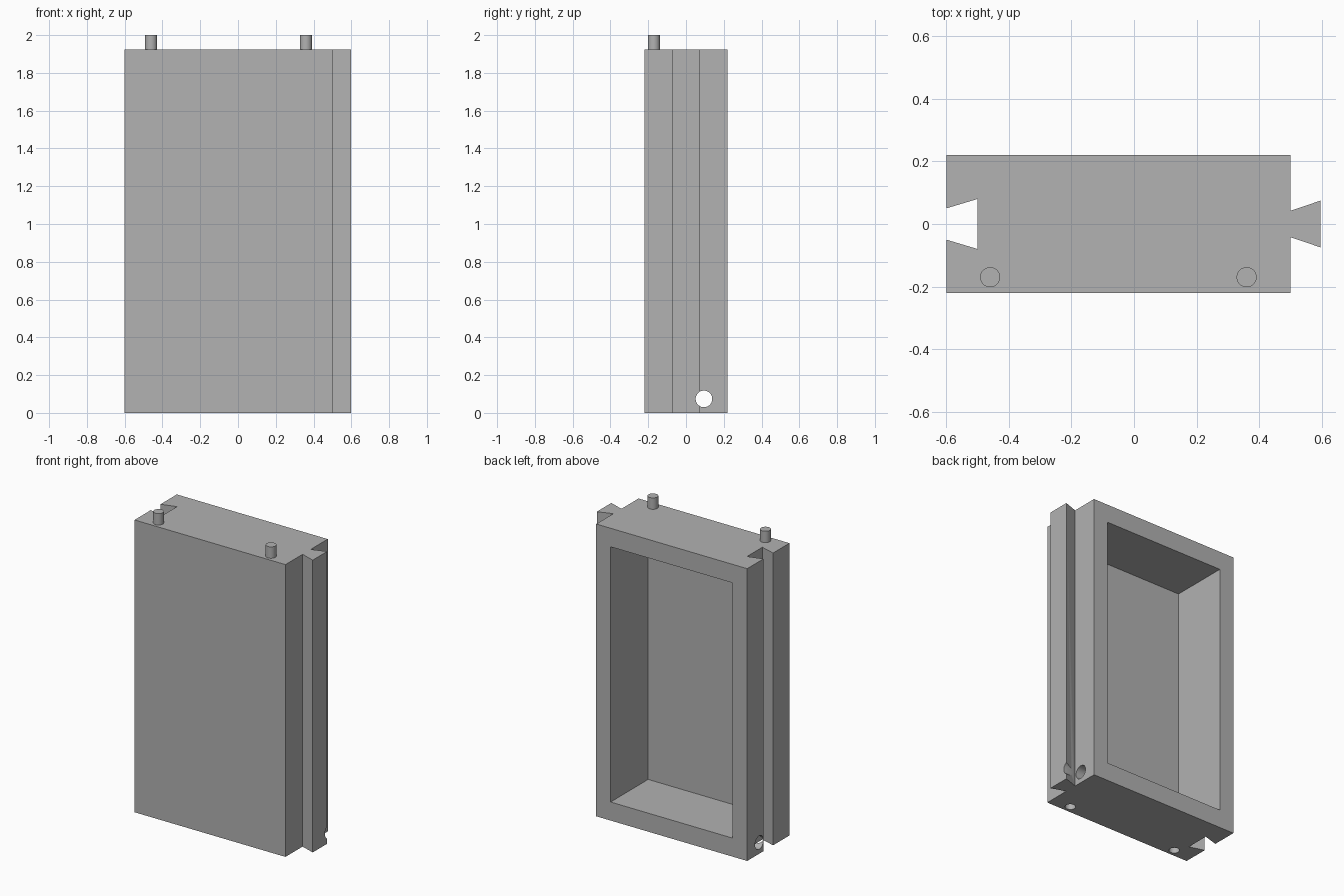
import bpy
import bmesh
import math
from mathutils import Matrix

if "Cube" in bpy.data.objects:
    bpy.data.objects.remove(bpy.data.objects["Cube"], do_unlink=True)

HEIGHT = 1.925
DEPTH = 0.22           # half depth
LEFT, RIGHT = -0.6, 0.5
PIN_X = (-0.46, 0.36)
PIN_Y = -0.17
PIN_R = 0.032

grey = bpy.data.materials.new("plain grey")
grey.use_nodes = True
colour = (0.445, 0.445, 0.445, 1)
grey.diffuse_color = colour
grey.node_tree.nodes["Principled BSDF"].inputs["Base Color"].default_value = colour


def finish(name, bm):
    bmesh.ops.recalc_face_normals(bm, faces=bm.faces)
    mesh = bpy.data.meshes.new(name)
    bm.to_mesh(mesh)
    bm.free()
    mesh.materials.append(grey)
    obj = bpy.data.objects.new(name, mesh)
    bpy.context.collection.objects.link(obj)
    return obj


def prism(name, outline, z0, z1):
    bm = bmesh.new()
    face = bm.faces.new([bm.verts.new((x, y, z0)) for x, y in outline])
    up = bmesh.ops.extrude_face_region(bm, geom=[face])["geom"]
    bmesh.ops.translate(bm, vec=(0, 0, z1 - z0),
                        verts=[v for v in up if isinstance(v, bmesh.types.BMVert)])
    return finish(name, bm)


def cylinder(name, centre, radius, length, along_x=False):
    bm = bmesh.new()
    turn = Matrix.Rotation(math.pi / 2, 4, "Y") if along_x else Matrix()
    bmesh.ops.create_cone(bm, cap_ends=True, segments=48, radius1=radius, radius2=radius,
                          depth=length, matrix=Matrix.Translation(centre) @ turn)
    return finish(name, bm)


def smooth(obj):
    bpy.ops.object.select_all(action="DESELECT")
    obj.select_set(True)
    bpy.context.view_layer.objects.active = obj
    bpy.ops.object.shade_smooth_by_angle(angle=math.radians(30))


def cut(obj, cutter):
    mod = obj.modifiers.new(cutter.name, "BOOLEAN")
    mod.operation = "DIFFERENCE"
    mod.solver = "EXACT"
    mod.object = cutter
    bpy.context.view_layer.objects.active = obj
    bpy.ops.object.modifier_apply(modifier=mod.name)
    bpy.data.objects.remove(cutter, do_unlink=True)


# Panel with a dovetail tongue on one side and a matching groove on the other
half = [(LEFT, 0.05), (LEFT, DEPTH), (RIGHT, DEPTH), (RIGHT, 0.042), (0.597, 0.075)]
outline = [(-0.5, 0.08)] + half + [(x, -y) for x, y in reversed(half)] + [(-0.5, -0.08)]
panel = prism("dovetail_panel", outline, 0, HEIGHT)

# Deep recess open at the back
recess = [(-0.494, PIN_Y), (0.395, PIN_Y), (0.395, 0.3), (-0.494, 0.3)]
cut(panel, prism("back_recess", recess, 0.122, HEIGHT - 0.122))

# Cross hole through the bottom rail
cut(panel, cylinder("cross_hole", (0, 0.095, 0.074), 0.044, 2, along_x=True))

# Pins on top, sockets underneath
for side, x in zip(("right", "left"), PIN_X):
    cut(panel, cylinder(side + "_socket", (x, PIN_Y, 0), PIN_R, 0.16))
    smooth(cylinder(side + "_pin", (x, PIN_Y, HEIGHT + 0.0375), PIN_R, 0.075))

smooth(panel)
